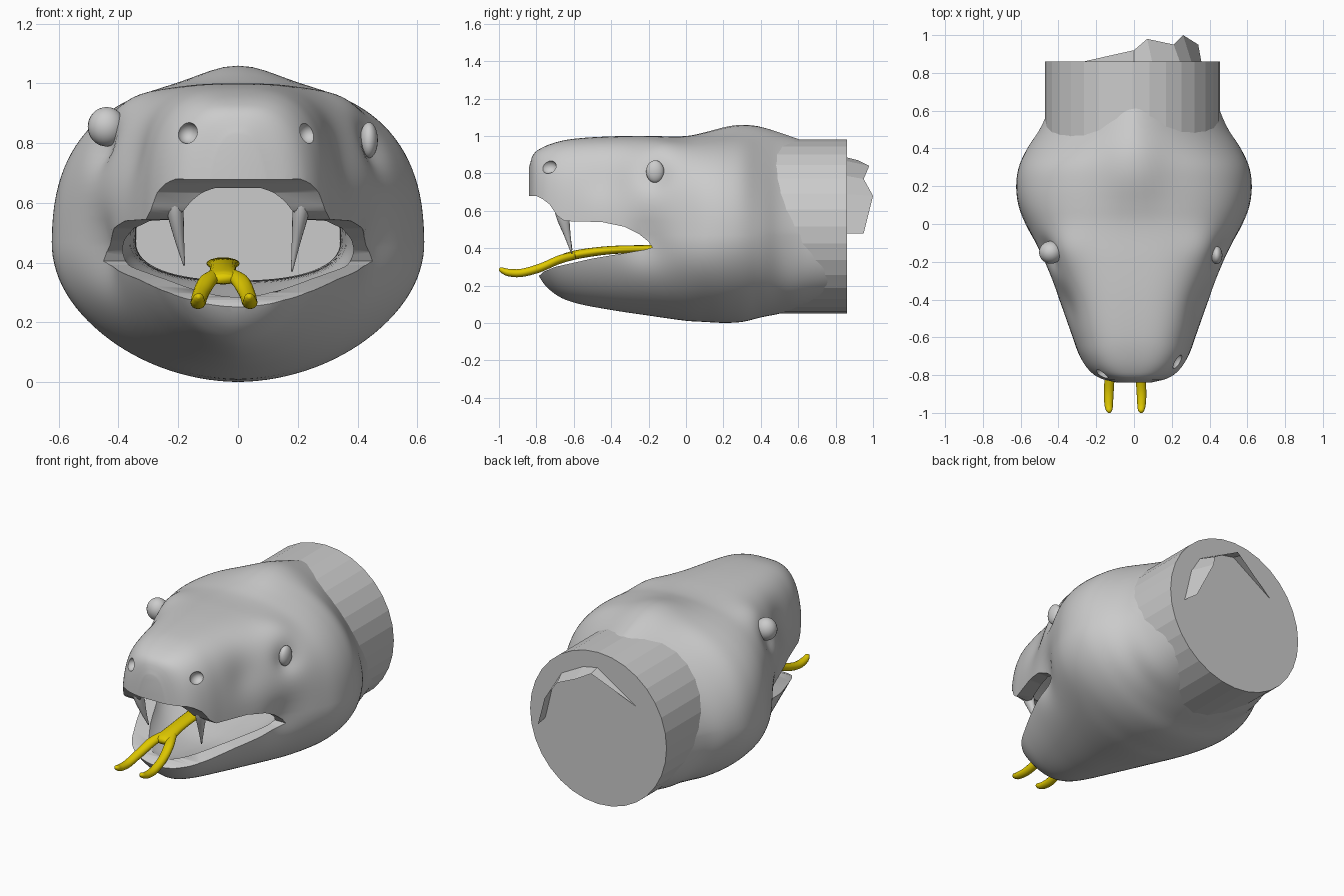
import bpy, bmesh, math
from mathutils import Vector

if "Cube" in bpy.data.objects:
    bpy.data.objects.remove(bpy.data.objects["Cube"])


def material(name, rgb):
    m = bpy.data.materials.new(name)
    m.diffuse_color = (*rgb, 1)
    m.use_nodes = True
    m.node_tree.nodes["Principled BSDF"].inputs["Base Color"].default_value = m.diffuse_color
    return m


GREY = material("grey", (0.60, 0.60, 0.60))
YELLOW = material("yellow", (0.74, 0.58, 0.0))


def finish(name, bm, mat, smooth=True):
    bmesh.ops.recalc_face_normals(bm, faces=bm.faces)
    me = bpy.data.meshes.new(name)
    bm.to_mesh(me)
    bm.free()
    ob = bpy.data.objects.new(name, me)
    bpy.context.collection.objects.link(ob)
    me.materials.append(mat)
    if smooth:
        for p in me.polygons:
            p.use_smooth = True
    return ob


def loft(name, rings, mat, caps=(True, True), smooth=True):
    bm = bmesh.new()
    rows = [[bm.verts.new(p) for p in r] for r in rings]
    for a, b in zip(rows, rows[1:]):
        for i in range(len(a)):
            j = (i + 1) % len(a)
            bm.faces.new((a[i], a[j], b[j], b[i]))
    if caps[0]:
        bm.faces.new(rows[0])
    if caps[1]:
        bm.faces.new(rows[-1])
    return finish(name, bm, mat, smooth)


def sample(table, t):
    """Smooth (cubic) interpolation of table rows keyed by their first value."""
    k = 0
    while k < len(table) - 2 and t > table[k + 1][0]:
        k += 1
    a, b = table[k], table[k + 1]
    p, q = table[max(k - 1, 0)], table[min(k + 2, len(table) - 1)]
    h = b[0] - a[0]
    u = (t - a[0]) / h
    out = []
    for i in range(1, len(a)):
        m0 = (b[i] - p[i]) / (b[0] - p[0]) * h
        m1 = (q[i] - a[i]) / (q[0] - a[0]) * h
        out.append((2*u**3 - 3*u*u + 1) * a[i] + (u**3 - 2*u*u + u) * m0
                   + (3*u*u - 2*u**3) * b[i] + (u**3 - u*u) * m1)
    return out


def section(y, w, top, bot, zc, n_up, n_low, seg, xc=0.0):
    pts = []
    for i in range(seg):
        a = 2 * math.pi * i / seg
        c, s = math.cos(a), math.sin(a)
        n, h = (n_up, top - zc) if s >= 0 else (n_low, zc - bot)
        pts.append(Vector((xc + w * math.copysign(abs(c) ** (2 / n), c), y,
                           zc + h * math.copysign(abs(s) ** (2 / n), s))))
    return pts


def cut(ob, cutter):
    m = ob.modifiers.new("cut", 'BOOLEAN')
    m.operation = 'DIFFERENCE'
    m.solver = 'EXACT'
    m.object = cutter
    bpy.context.view_layer.objects.active = ob
    bpy.ops.object.modifier_apply(modifier=m.name)
    bpy.data.objects.remove(cutter)


def ball(name, loc, scale, mat=GREY):
    bm = bmesh.new()
    bmesh.ops.create_uvsphere(bm, u_segments=24, v_segments=16, radius=1)
    for v in bm.verts:
        v.co = Vector(loc) + Vector([a * b for a, b in zip(v.co, scale)])
    return finish(name, bm, mat)


# Head: y, half width, top, bottom, upper roundness, lower roundness
HEAD = [(-.84, .10, .83, .48, 2.4, 1.8), (-.82, .18, .895, .36, 2.8, 1.8),
        (-.78, .238, .932, .24, 3.1, 1.8), (-.70, .288, .965, .155, 3.2, 1.8),
        (-.60, .325, .985, .11, 3.1, 1.8), (-.40, .398, .998, .07, 3.0, 1.85),
        (-.20, .48, 1.0, .04, 3.0, 1.9), (0, .57, .995, .012, 2.8, 1.9),
        (.10, .608, 1.003, .006, 2.6, 1.9), (.20, .622, 1.012, .001, 2.4, 1.9),
        (.30, .61, 1.018, .006, 2.2, 1.9), (.40, .565, 1.018, .03, 1.85, 2.0),
        (.50, .50, 1.005, .05, 1.65, 2.2), (.60, .455, .98, .075, 1.6, 2.6),
        (.70, .43, .945, .095, 1.7, 2.6), (.84, .405, .90, .12, 1.75, 2.5)]
# Soft bumps (+) and dents (-): x, y, z, radius, amount
SCULPT = [(.37, -.13, .96, .11, .02), (.34, -.42, .78, .13, -.028),
          (.47, -.17, .80, .08, -.035), (.55, .05, .35, .15, .01),
          (0, .29, 1.04, .2, .042), (.47, -.22, .44, .12, -.04)]

ys = [-.84 + .155 * (i / 14) ** 1.5 for i in range(14)]
ys += [-.685 + 1.525 * i / 70 for i in range(71)]
rings = []
for y in ys:
    w, top, bot, n, n_low = sample(HEAD, y)
    ring = section(y, w, top, bot, .47, n, n_low, 112)
    for p in ring:
        for sx, sy, sz, r, amt in SCULPT:
            dx = p.x * 1.4 if sx == 0 else abs(p.x) - sx
            d2 = dx ** 2 + (y - sy) ** 2 + (p.z - sz) ** 2
            p += Vector((p.x, 0, p.z - .5)).normalized() * amt * math.exp(-d2 / (r * r))
    rings.append(ring)
head = loft("head", rings, GREY)

# Mouth opening cut through from side to side
PROFILE = [(-1, .67), (-.80, .68), (-.77, .665), (-.73, .635), (-.69, .575), (-.65, .545),
           (-.45, .54), (-.33, .515), (-.25, .475), (-.20, .435), (-.18, .405),
           (-.22, .392), (-.5, .345), (-.70, .30), (-.76, .275), (-.80, .24), (-1, .2)]
cut(head, loft("mouth_cutter", [[(x, y, z) for y, z in PROFILE] for x in (-.8, .8)], GREY))

# Throat hollow: y, half width, top, bottom
THROAT = [(-.75, .15, .665, .29), (-.68, .20, .70, .27), (-.40, .32, .73, .25),
          (-.20, .39, .74, .28), (.10, .36, .74, .33), (.50, .345, .74, .34), (.92, .34, .74, .34)]
rings = []
for i in range(42):
    y = -.75 + 1.67 * i / 41
    w, top, bot = sample(THROAT, y)
    rings.append(section(y, w, top, bot, .47, 2.5, 2.3, 64))
cut(head, loft("throat_cutter", rings, GREY))

# Nostrils
for x, y in ((-.17, -.80), (.235, -.735)):
    cut(head, ball("nostril_cutter", (x, y, .835), (.036, .045, .036)))
bpy.ops.object.select_all(action='DESELECT')
head.select_set(True)
bpy.context.view_layer.objects.active = head
bpy.ops.object.shade_smooth_by_angle(angle=math.radians(45))

# Eyes (the left one bulges more)
ball("eye_left", (-.44, -.15, .855), (.063, .06, .066))
ball("eye_right", (.438, -.165, .81), (.03, .048, .06))


# Tapered tubes for fangs and tongue: path rows x, y, z, half width, half height
def tube(name, path, mat, lie, seg=16):
    table = [(i, *p) for i, p in enumerate(path)]
    rows = []
    steps = (len(path) - 1) * 6
    for k in range(steps + 1):
        x, y, z, a, b = sample(table, k / 6)
        row = []
        for i in range(seg):
            t = 2 * math.pi * i / seg
            u, v = a * math.cos(t), b * math.sin(t)
            row.append((x + u, y, z + v) if lie else (x + u, y + v, z))
        rows.append(row)
    return loft(name, rows, mat)


for side, tip, name in ((-1, .39, "fang_left"), (1, .37, "fang_right")):
    tube(name, [(.215 * side, -.675, .66, .03, .035), (.21 * side, -.66, .57, .028, .035),
                (.195 * side, -.635, .47, .015, .018), (.18 * side, -.61, tip, .003, .003)],
         GREY, False)

# Forked tongue
tube("tongue", [(-.05, .0, .40, .05, .018), (-.05, -.2, .397, .056, .02),
                (-.05, -.4, .39, .045, .022), (-.05, -.55, .372, .045, .024),
                (-.05, -.64, .352, .055, .024), (-.05, -.67, .345, .04, .015)], YELLOW, True)
for side, name in ((-1, "tongue_fork_left"), (1, "tongue_fork_right")):
    def fx(d):
        return -.047 + side * d
    tube(name, [(fx(.02), -.59, .362, .025, .02), (fx(.055), -.68, .338, .03, .024),
                (fx(.078), -.78, .295, .027, .024), (fx(.086), -.88, .268, .026, .022),
                (fx(.087), -.95, .27, .023, .02), (fx(.085), -.985, .282, .017, .016),
                (fx(.085), -1.0, .286, .006, .006)], YELLOW, True)

# Neck collar: flat sided tube closed at the back
loft("neck_collar", [section(y, .463, .98, .05, .515, 2, 2, 32, -.007) for y in (.46, .86)],
     GREY, (False, True), False)

# Ragged neck skin showing behind the collar: base x, z then edge x, y, z
EDGE = [(.36, .48, .34, .95, .48), (.31, .69, .26, 1.0, .68), (.25, .79, .21, .95, .77),
        (.10, .87, .07, .98, .84), (0, .89, 0, .92, .87), (-.26, .72, -.26, .862, .72)]
bm = bmesh.new()
base = [bm.verts.new((e[0], .84, e[1])) for e in EDGE]
edge = [bm.verts.new(e[2:]) for e in EDGE]
for i in range(len(EDGE) - 1):
    bm.faces.new((base[i], base[i + 1], edge[i + 1], edge[i]))
finish("ragged_neck_skin", bm, GREY, False)
